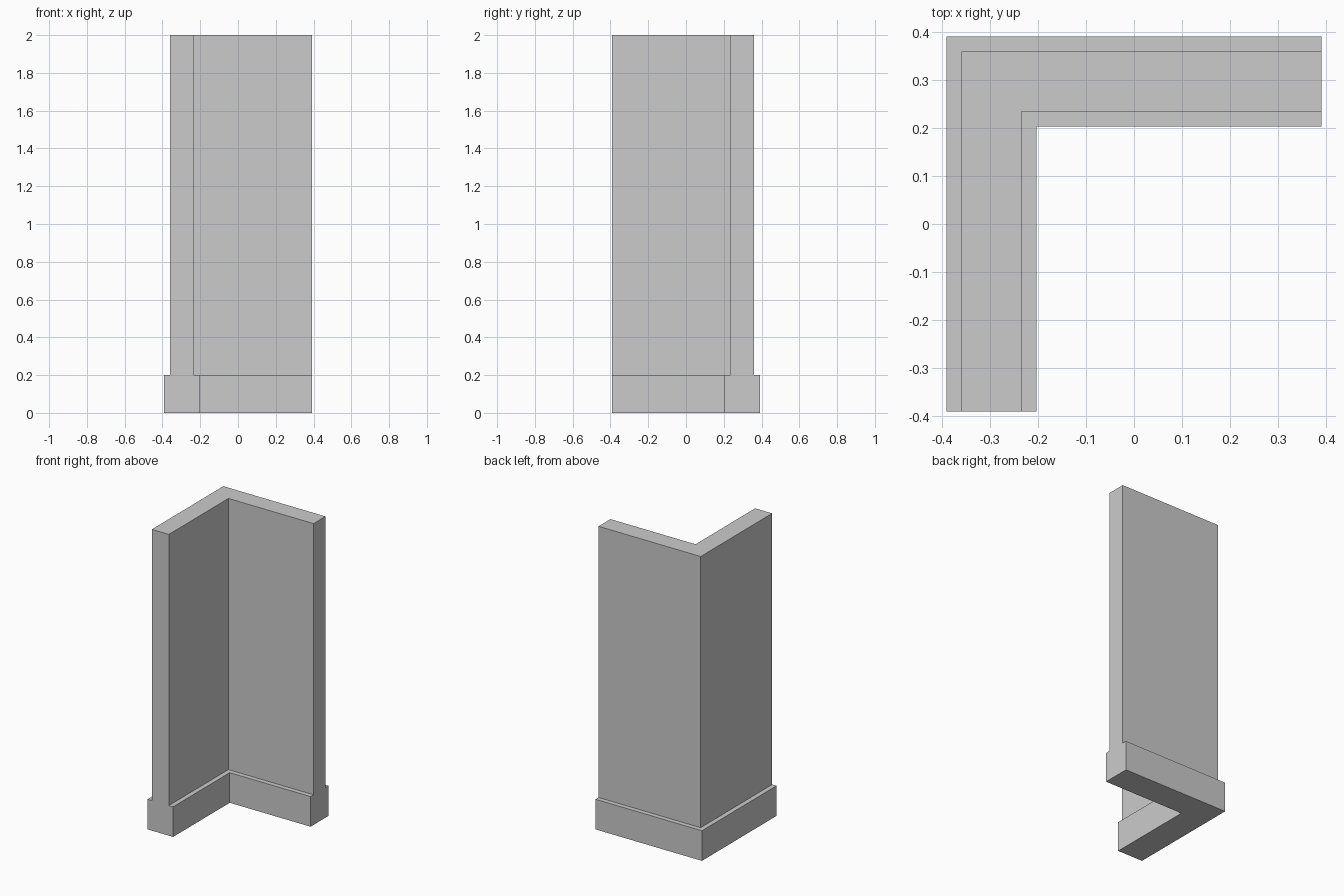
import bpy, bmesh

if "Cube" in bpy.data.objects:
    bpy.data.objects.remove(bpy.data.objects["Cube"])

END = 0.3906       # open ends of both arms
MID = 0.2969       # centre line of the wall thickness
BASE, WALL = 0.0938, 0.0625   # half thicknesses
STEP, TOP = 0.2, 2.0

# Stepped cross-section: (offset outward from centre line, height)
profile = [(-BASE, 0), (BASE, 0), (BASE, STEP), (WALL, STEP),
           (WALL, TOP), (-WALL, TOP), (-WALL, STEP), (-BASE, STEP)]

# Sweep the section along the L-shaped path with a mitred corner
bm = bmesh.new()
rings = [[bm.verts.new(p) for p in ring] for ring in (
    [(-MID - d, -END, z) for d, z in profile],
    [(-MID - d, MID + d, z) for d, z in profile],
    [(END, MID + d, z) for d, z in profile])]
n = len(profile)
for a, b in zip(rings, rings[1:]):
    for i in range(n):
        j = (i + 1) % n
        bm.faces.new((a[i], a[j], b[j], b[i]))

# Close both ends
bm.faces.new(rings[0])
bm.faces.new(rings[-1])
bmesh.ops.recalc_face_normals(bm, faces=bm.faces)

mesh = bpy.data.meshes.new("corner_wall")
bm.to_mesh(mesh)
bm.free()
wall = bpy.data.objects.new("corner_wall", mesh)
bpy.context.collection.objects.link(wall)
